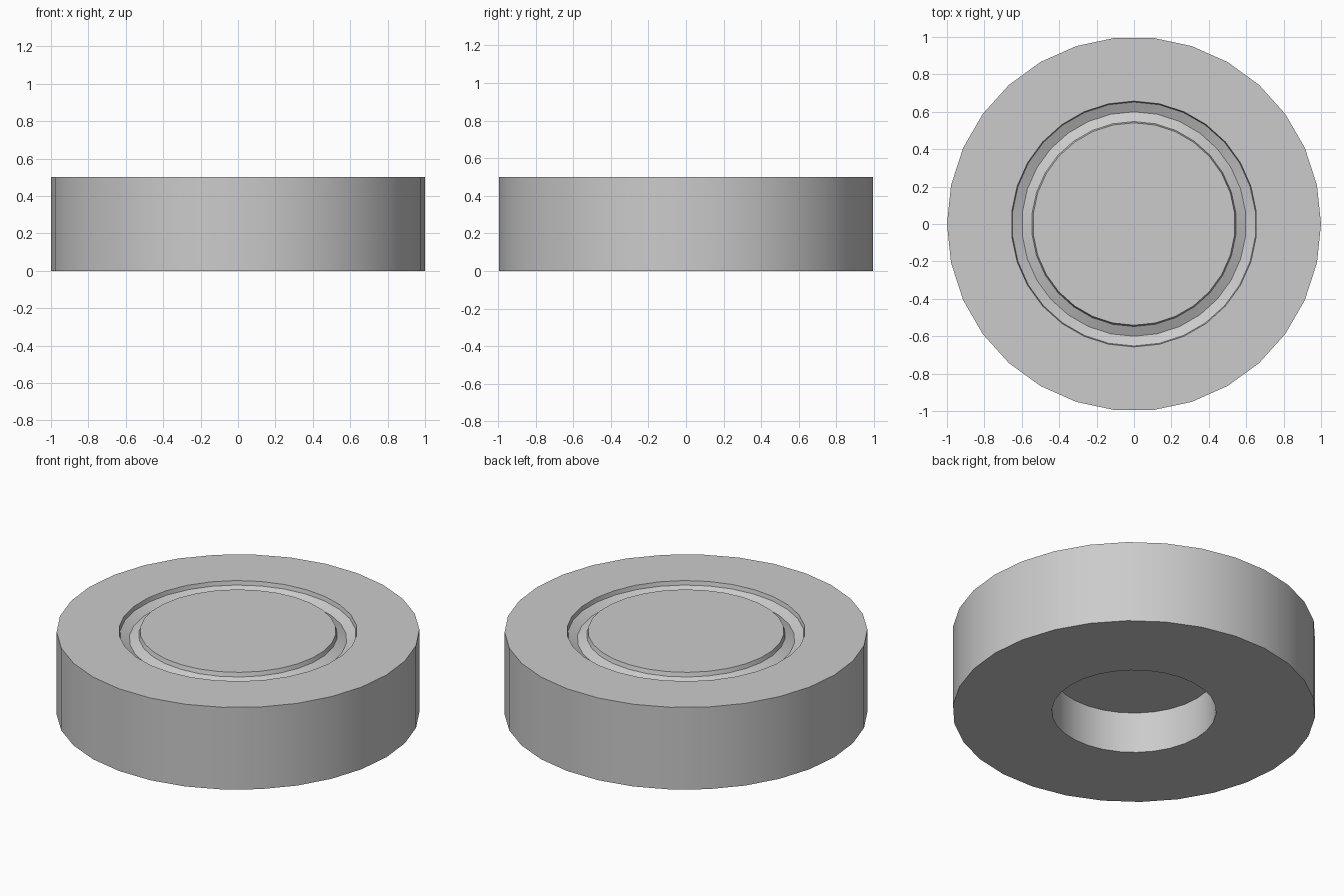
import bpy, bmesh, math

cube = bpy.data.objects.get("Cube")
if cube:
    bpy.data.objects.remove(cube, do_unlink=True)

SIDES = 30
HALF_STEP = math.pi / SIDES

grey = bpy.data.materials.new("light_grey")
grey.use_nodes = True
colour = (0.6, 0.6, 0.6, 1)
grey.diffuse_color = colour
grey.node_tree.nodes["Principled BSDF"].inputs["Base Color"].default_value = colour


def lathe(name, profile):
    """Loft rings of (radius, height, turn) and cap both ends."""
    bm = bmesh.new()
    rings = []
    for radius, height, turn in profile:
        angles = [2 * HALF_STEP * i + turn for i in range(SIDES)]
        rings.append([bm.verts.new((radius * math.cos(a), radius * math.sin(a), height))
                      for a in angles])
    for low, high in zip(rings, rings[1:]):
        for i in range(SIDES):
            j = (i + 1) % SIDES
            bm.faces.new((low[i], low[j], high[j], high[i]))
    bm.faces.new(rings[0])
    bm.faces.new(rings[-1])
    bmesh.ops.recalc_face_normals(bm, faces=bm.faces)
    mesh = bpy.data.meshes.new(name)
    bm.to_mesh(mesh)
    bm.free()
    mesh.materials.append(grey)
    obj = bpy.data.objects.new(name, mesh)
    bpy.context.collection.objects.link(obj)
    return obj


# Blind hole underneath, then the outer wall
hole = [(0.453, 0.25, 0), (0.453, 0, 0)]
wall = [(1, 0, 0), (1, 0.5, 0)]
# Shallow V groove around the central disc
groove = [(r, z, HALF_STEP) for r, z in
          [(0.657, 0.5), (0.652, 0.475), (0.6, 0.45), (0.548, 0.475), (0.541, 0.5)]]

body = lathe("grooved_round_body", hole + wall + groove)

# Smooth round walls with crisp rims
bpy.ops.object.select_all(action="DESELECT")
body.select_set(True)
bpy.context.view_layer.objects.active = body
bpy.ops.object.shade_smooth_by_angle(angle=math.radians(20))
